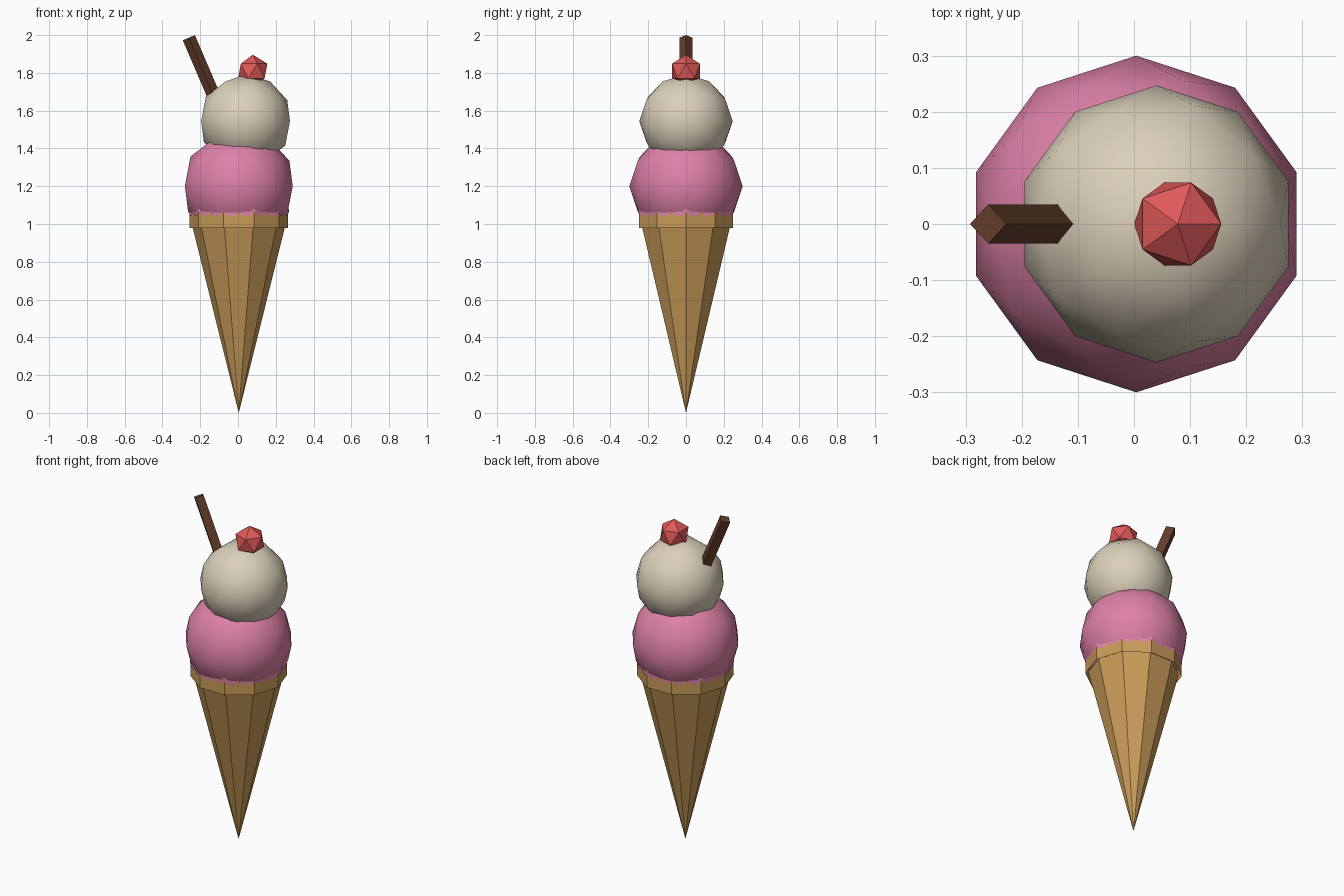
import bpy, bmesh
from math import sin, cos, pi, radians
from mathutils import Matrix, Vector

cube = bpy.data.objects.get("Cube")
if cube:
    bpy.data.objects.remove(cube, do_unlink=True)


def material(name, color):
    m = bpy.data.materials.new(name)
    m.use_nodes = True
    m.diffuse_color = (*color, 1)
    m.node_tree.nodes["Principled BSDF"].inputs["Base Color"].default_value = (*color, 1)
    return m


wafer = material("wafer", (0.58, 0.33, 0.10))
pink = material("strawberry pink", (0.73, 0.22, 0.39))
cream = material("vanilla cream", (0.71, 0.63, 0.49))
red = material("cherry red", (0.75, 0.10, 0.10))
brown = material("chocolate brown", (0.127, 0.048, 0.023))

AXIS = 0.004  # x of the cone axis


def add(name, bm, mat, location, smooth=False):
    mesh = bpy.data.meshes.new(name)
    for f in bm.faces:
        f.smooth = smooth
    bm.to_mesh(mesh)
    bm.free()
    mesh.materials.append(mat)
    ob = bpy.data.objects.new(name, mesh)
    ob.location = location
    bpy.context.collection.objects.link(ob)
    return ob


def ball(name, mat, location, radius, detail, smooth):
    bm = bmesh.new()
    bmesh.ops.create_icosphere(bm, subdivisions=detail, radius=radius)
    return add(name, bm, mat, location, smooth)


def tapered(sides, low, high, height):
    """Prism or cone standing on its base, with a corner on the x axis."""
    bm = bmesh.new()
    bmesh.ops.create_cone(bm, cap_ends=True, segments=sides, radius1=low,
                          radius2=high, depth=height)
    corner = max(bm.verts, key=lambda v: v.co.xy.length).co
    turn = Matrix.Rotation(-Vector((1, 0)).angle_signed(corner.xy) * -1, 3, 'Z')
    bmesh.ops.rotate(bm, verts=bm.verts, matrix=turn)
    bmesh.ops.translate(bm, verts=bm.verts, vec=(0, 0, height / 2))
    return bm


# Ten-sided wafer cone
add("cone", tapered(10, 0, 0.246, 0.99), wafer, (AXIS, 0, 0))

# Collar around the cone mouth, open underneath
bm = tapered(10, 0.262, 0.262, 0.08)
bm.normal_update()
bmesh.ops.delete(bm, geom=[f for f in bm.faces if f.normal.z < -0.9], context='FACES')
add("cone_rim", bm, wafer, (AXIS, 0, 0.98))

# Two scoops and the cherry
ball("lower_scoop", pink, (AXIS, 0, 1.2), 0.3, 2, True)
ball("upper_scoop", cream, (0.04, 0, 1.545), 0.247, 2, True)
ball("cherry", red, (0.078, 0, 1.81), 0.0866, 1, False)

# Scalloped drip edge that follows the collar's ten sides
bm = bmesh.new()
steps, scallops = 160, 20
ring = []
for i in range(steps):
    a = 2 * pi * i / steps
    r = 0.252 / cos(a % (pi / 5) - pi / 10)
    low = 1.062 - 0.02 * abs(sin(a * scallops / 2))
    ring.append([bm.verts.new((r * cos(a), r * sin(a), z)) for z in (low, 1.08)])
for i, (lo, hi) in enumerate(ring):
    lo2, hi2 = ring[(i + 1) % steps]
    bm.faces.new((lo, lo2, hi2, hi))
add("drip_edge", bm, pink, (AXIS, 0, 0), True)

# Leaning square chocolate stick, with its edges facing front and sides
length, lean = 0.42, radians(-23.2)
stick = add("chocolate_stick", tapered(4, 0.035, 0.035, length), brown, (0, 0, 0))
top = Vector((-0.26, 0, 1.986))
stick.location = top - Vector((sin(lean), 0, cos(lean))) * length
stick.rotation_euler = (0, lean, 0)
